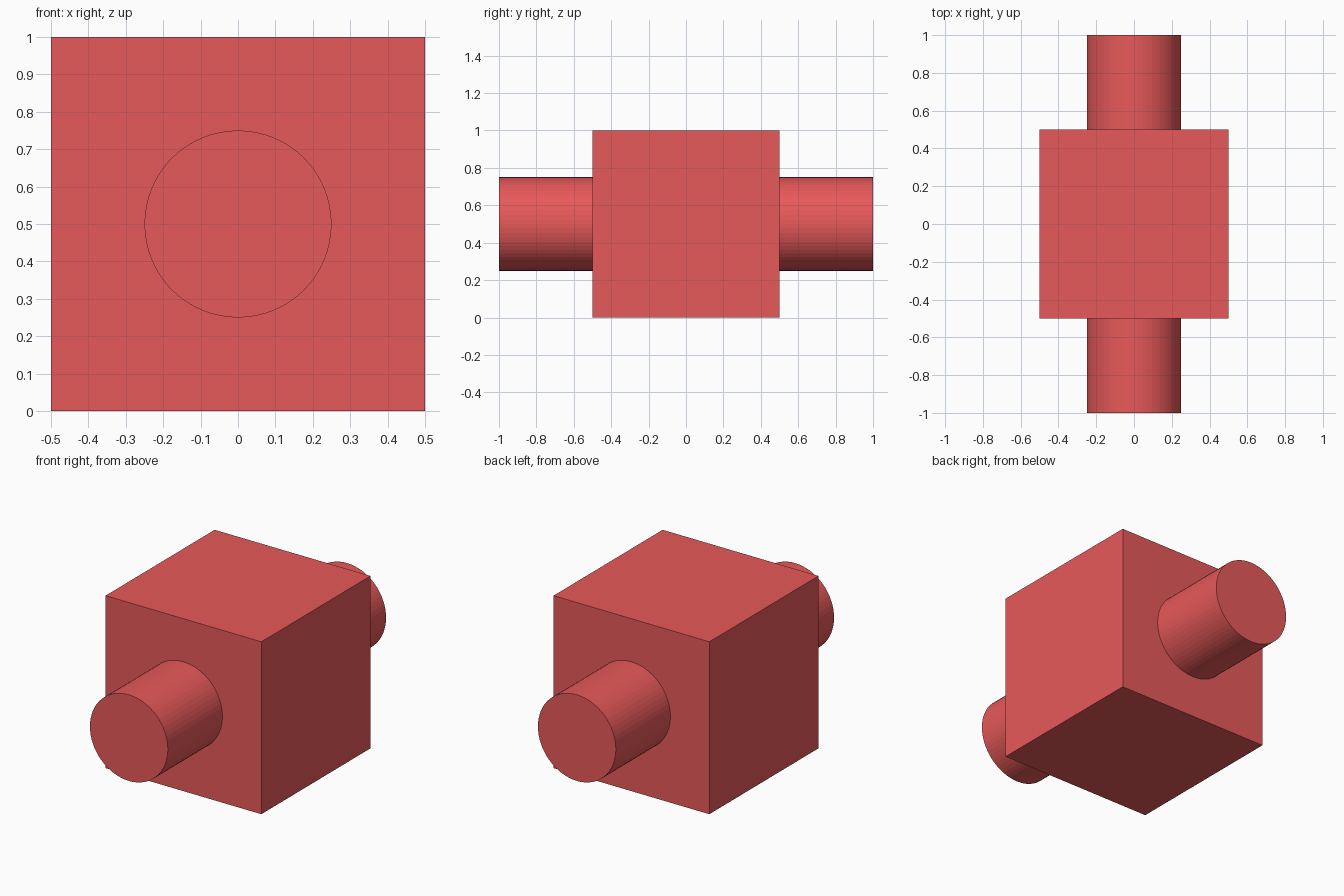
import bpy
import math

if "Cube" in bpy.data.objects:
    bpy.data.objects.remove(bpy.data.objects["Cube"])

# Shared red material
red = bpy.data.materials.new("red")
red.diffuse_color = (0.8, 0.1, 0.1, 1.0)
red.use_nodes = True
red.node_tree.nodes["Principled BSDF"].inputs["Base Color"].default_value = red.diffuse_color


def finish(name):
    obj = bpy.context.object
    obj.name = name
    obj.data.materials.append(red)
    return obj


# Cube body standing on the ground
bpy.ops.mesh.primitive_cube_add(size=1, location=(0, 0, 0.5))
finish("block")

# Round shaft running front to back through the block
bpy.ops.mesh.primitive_cylinder_add(vertices=64, radius=0.25, depth=2,
                                    location=(0, 0, 0.5),
                                    rotation=(math.pi / 2, 0, 0))
finish("shaft")
